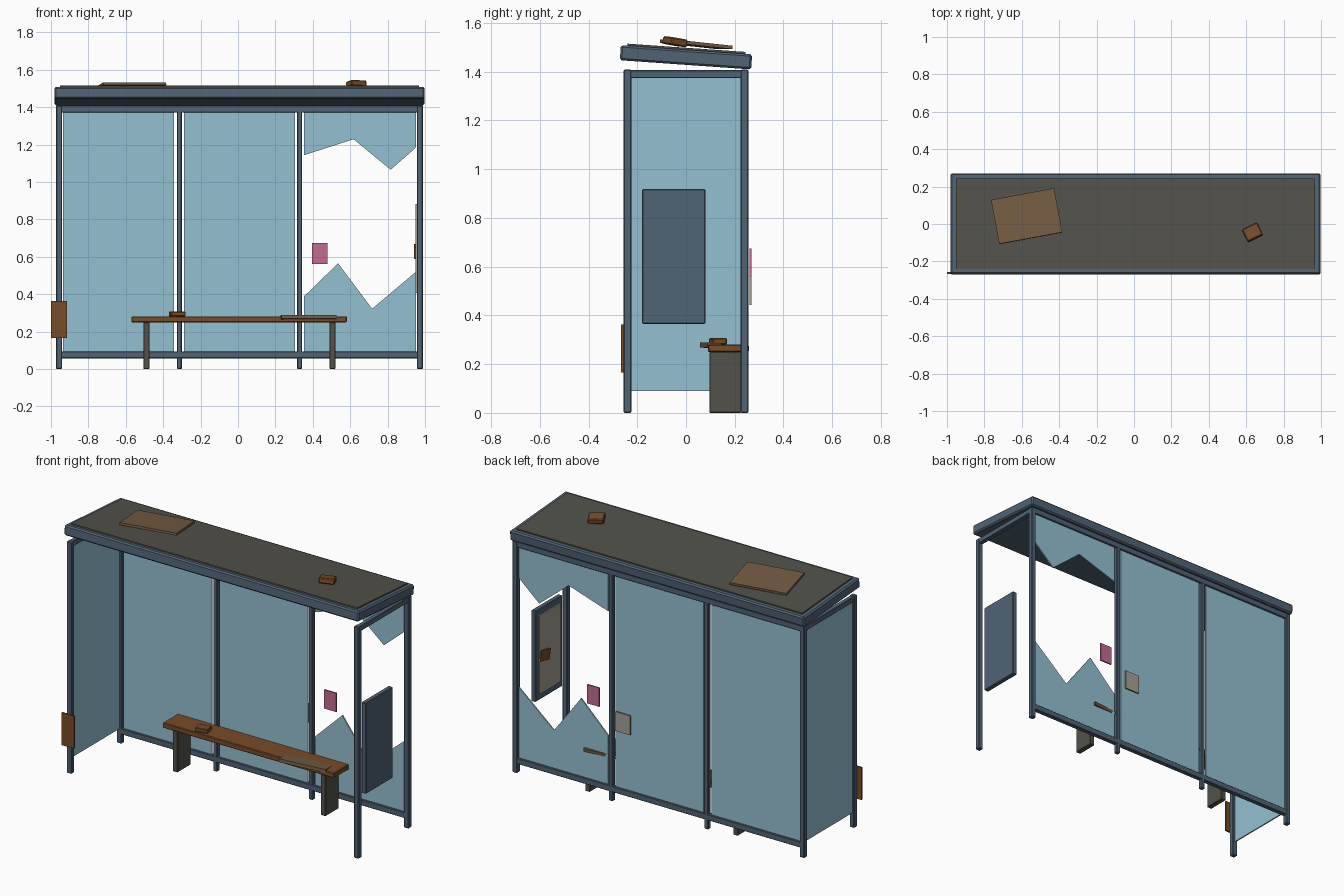
import bpy
import bmesh
from math import radians
from mathutils import Vector

cube = bpy.data.objects.get("Cube")
if cube:
    bpy.data.objects.remove(cube, do_unlink=True)


def material(name, r, g, b):
    m = bpy.data.materials.new(name)
    m.use_nodes = True
    m.diffuse_color = (r, g, b, 1)
    m.node_tree.nodes["Principled BSDF"].inputs["Base Color"].default_value = (r, g, b, 1)
    return m


STEEL = material("blue grey steel", .082, .125, .175)
GLASS = material("pale blue glass", .30, .53, .64)
ROOF = material("dark warm grey", .085, .083, .07)
WOOD = material("rusty brown wood", .19, .072, .022)
CARD = material("dull brown board", .17, .105, .055)
PINK = material("pink paper", .53, .15, .29)
PAPER = material("grey paper", .38, .35, .31)


def finish(name, bm, mat, bevel=0):
    bmesh.ops.recalc_face_normals(bm, faces=bm.faces)
    me = bpy.data.meshes.new(name)
    bm.to_mesh(me)
    bm.free()
    me.materials.append(mat)
    ob = bpy.data.objects.new(name, me)
    bpy.context.collection.objects.link(ob)
    if bevel:
        mod = ob.modifiers.new("soft_edges", "BEVEL")
        mod.width = bevel
        mod.segments = 1
    return ob


def box(name, mat, centre, size, rot=(0, 0, 0), bevel=0):
    bm = bmesh.new()
    bmesh.ops.create_cube(bm, size=1)
    bmesh.ops.scale(bm, vec=size, verts=bm.verts)
    ob = finish(name, bm, mat, bevel)
    ob.location = centre
    ob.rotation_euler = [radians(a) for a in rot]
    return ob


def span(name, mat, x, y, z, bevel=0):
    """Box given by its extents on each axis."""
    lo, hi = Vector((x[0], y[0], z[0])), Vector((x[1], y[1], z[1]))
    return box(name, mat, (lo + hi) / 2, hi - lo, bevel=bevel)


def shard(name, points, y, thick):
    """Flat jagged pane from an x-z outline."""
    bm = bmesh.new()
    face = bm.faces.new([bm.verts.new((px, y - thick / 2, pz)) for px, pz in points])
    out = bmesh.ops.extrude_face_region(bm, geom=[face])
    verts = [v for v in out["geom"] if isinstance(v, bmesh.types.BMVert)]
    bmesh.ops.translate(bm, vec=(0, thick, 0), verts=verts)
    return finish(name, bm, GLASS)


MID = .008          # middle of the frame along x
END = .965          # end posts, from the middle
BAY = .321          # inner posts, from the middle
DEPTH = .24         # post rows, front and back
TOP = 1.408

# Posts and side top rails
for side, s in (("right", -1), ("left", 1)):
    x = MID + s * END
    for row, y in (("front", -DEPTH), ("back", DEPTH)):
        box(f"{row}_{side}_post", STEEL, (x, y, TOP / 2), (.032, .031, TOP), bevel=.004)
    box(f"{side}_inner_post", STEEL, (MID + s * BAY, DEPTH, TOP / 2), (.027, .027, TOP), bevel=.004)
    box(f"{side}_top_rail", STEEL, (x, 0, 1.39), (.028, .46, .032), bevel=.003)

# Back rails
for name, z in (("back_top_rail", 1.39), ("back_bottom_rail", .075)):
    box(name, STEEL, (MID, DEPTH, z), (1.91, .028, .036), bevel=.003)

# Whole glass panes
LOW, HIGH = .09, 1.375
span("back_right_pane", GLASS, (-.936, -.341), (.236, .244), (LOW, HIGH))
span("back_middle_pane", GLASS, (-.289, .304), (.236, .244), (LOW, HIGH))
span("right_side_pane", GLASS, (-.961, -.953), (-.225, .225), (LOW, HIGH))

# Broken glass pane
shard("broken_pane_top", [(.353, HIGH), (.353, 1.143), (.618, 1.228), (.816, 1.065),
                          (.953, 1.185), (.953, HIGH)], DEPTH, .008)
shard("broken_pane_bottom", [(.353, LOW), (.353, .388), (.535, .565), (.717, .322),
                             (.953, .521), (.953, LOW)], DEPTH, .008)

# Sloping roof with a dark top sheet
SLOPE = -4
box("roof_frame", STEEL, (MID, 0, 1.459), (1.98, .54, .062), (SLOPE, 0, 0), .008)
box("roof_sheet", ROOF, (MID, .002, 1.491), (1.92, .485, .014), (SLOPE, 0, 0))

# Litter on the roof
box("roof_board", CARD, (-.574, .042, 1.512), (.343, .24, .014), (-6, 0, 10.5))
box("roof_brick", WOOD, (.633, -.045, 1.523), (.09, .073, .032), (-9, 3, 26), .005)

# Bench
span("bench_seat", WOOD, (-.57, .582), (.09, .234), (.249, .281), .004)
for side, x in (("right", -.49), ("left", .505)):
    span(f"bench_{side}_leg", ROOF, (x - .016, x + .016), (.096, .226), (0, .25), .003)
box("loose_plank", CARD, (.37, .158, .271), (.295, .172, .02), (-5, 0, 6))
box("bench_brick", WOOD, (-.325, .131, .294), (.08, .06, .025), (0, 0, 12), .004)

# Notice case on the open side
span("notice_case", STEEL, (.956, .986), (-.18, .08), (.365, .918), .004)
span("notice_sheet", PAPER, (.948, .956), (-.152, .052), (.405, .882))
box("notice_patch", WOOD, (.945, .002, .628), (.007, .09, .065), (12, 0, 0))

# Stuck papers and the board on the front post
span("pink_paper", PINK, (.396, .478), (.26, .269), (.56, .674))
span("grey_paper", PAPER, (.188, .288), (.26, .269), (.443, .56))
span("post_board", WOOD, (-1, -.915), (-.267, -.257), (.166, .363))
